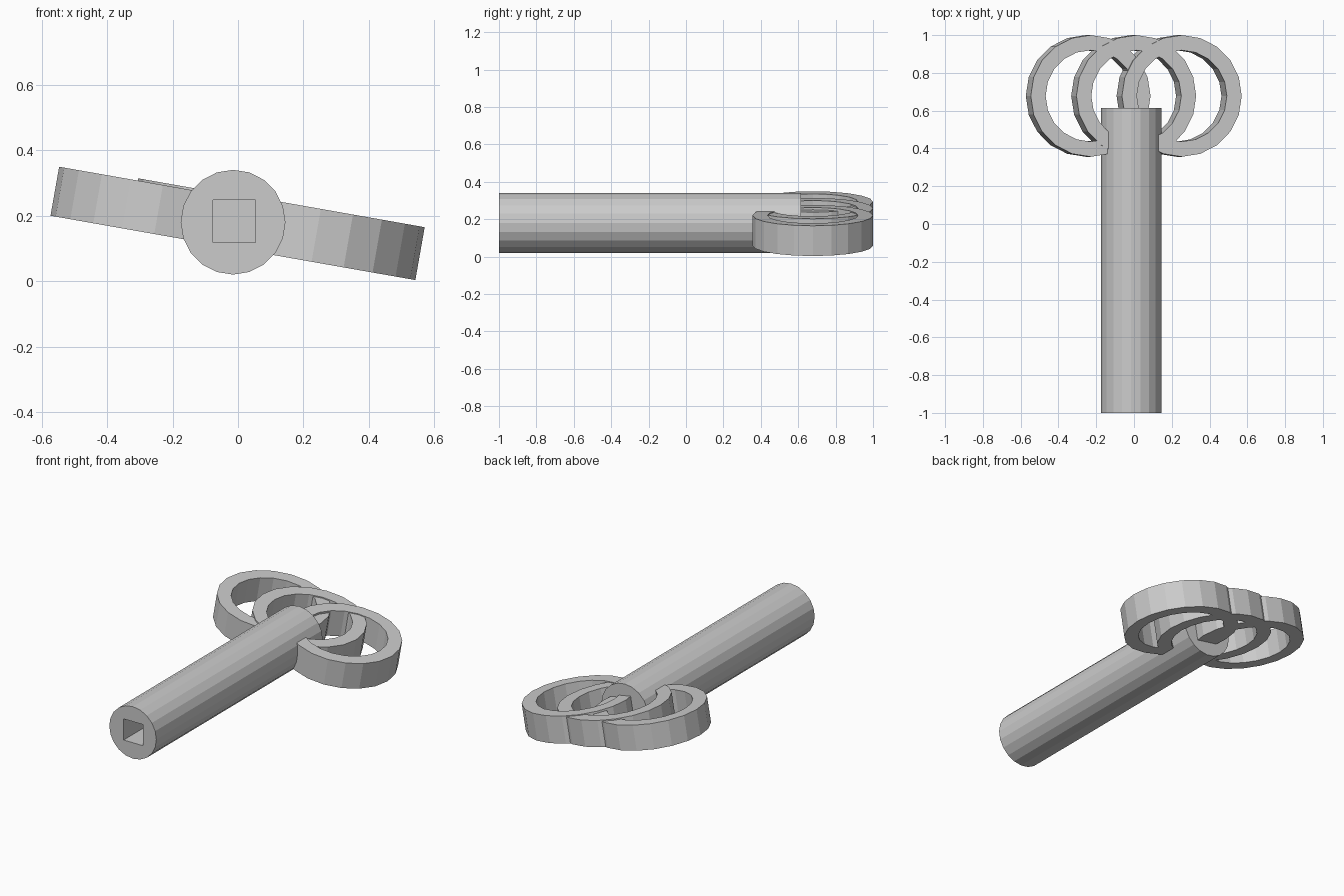
import bpy, bmesh
from math import radians, cos, sin, pi
from mathutils import Matrix, Vector

if "Cube" in bpy.data.objects:
    bpy.data.objects.remove(bpy.data.objects["Cube"])

SIDES = 20


def add_object(name, bm):
    bmesh.ops.recalc_face_normals(bm, faces=bm.faces)
    mesh = bpy.data.meshes.new(name)
    bm.to_mesh(mesh)
    bm.free()
    obj = bpy.data.objects.new(name, mesh)
    bpy.context.collection.objects.link(obj)
    return obj


def ring(name, base, outer, inner, height, tilt):
    """Flat-sided ring standing on its tilted base plane."""
    bm = bmesh.new()
    section = [(outer, 0), (outer, height), (inner, height), (inner, 0)]
    loops = []
    for i in range(SIDES):
        a = 2 * pi * i / SIDES
        loops.append([bm.verts.new((r * cos(a), r * sin(a), z)) for r, z in section])
    for i in range(SIDES):
        p, q = loops[i], loops[(i + 1) % SIDES]
        for k in range(4):
            n = (k + 1) % 4
            bm.faces.new((p[k], q[k], q[n], p[n]))
    bm.transform(Matrix.Translation(base) @ tilt)
    return add_object(name, bm)


# Shaft along y
y0, y1, cx, cz = -1.0, 0.615, -0.015, 0.18
bm = bmesh.new()
bmesh.ops.create_cone(bm, cap_ends=True, segments=SIDES, radius1=0.16, radius2=0.16,
                      depth=y1 - y0)
bm.transform(Matrix.Translation((cx, (y0 + y1) / 2, cz))
             @ Matrix.Rotation(radians(90), 4, 'X'))
shaft = add_object("shaft", bm)

# Square socket in the front end
depth = 0.45
bm = bmesh.new()
bmesh.ops.create_cube(bm, size=1)
bm.transform(Matrix.Translation((cx + 0.003, y0 + depth / 2 - 0.05, cz + 0.003))
             @ Matrix.Diagonal((0.13, depth + 0.1, 0.13, 1)))
cutter = add_object("socket_cutter", bm)
cutter.hide_render = True
cutter.hide_viewport = True
cutter.display_type = 'WIRE'
mod = shaft.modifiers.new("socket", 'BOOLEAN')
mod.operation = 'DIFFERENCE'
mod.solver = 'EXACT'
mod.object = cutter

# Three overlapping handle rings, tilted together, each slightly taller
tilt = Matrix.Rotation(radians(10), 4, 'Y')
for name, offset, height in (("left_ring", -0.244, 0.152),
                             ("middle_ring", 0.0, 0.159),
                             ("right_ring", 0.244, 0.164)):
    base = Vector((-0.0155, 0.678, 0.1015)) + tilt @ Vector((offset, 0, 0))
    ring(name, base, 0.322, 0.242, height, tilt)
